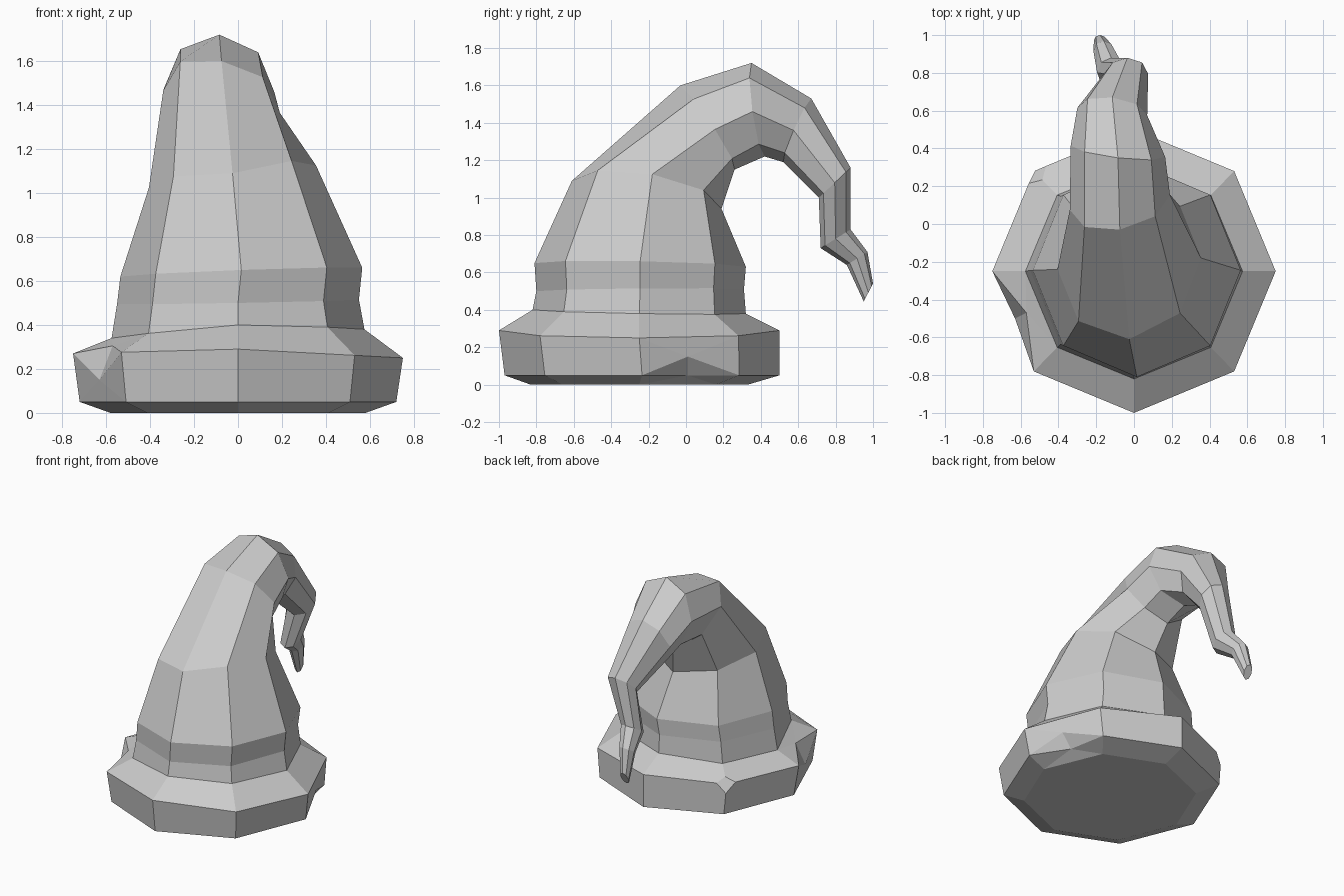
import bpy, bmesh
from math import sin, cos, pi
from mathutils import Vector

cube = bpy.data.objects.get("Cube")
if cube:
    bpy.data.objects.remove(cube)

SIDES = 8

# Cross-sections from the base to the tip:
# front y, z, back y, z, centre x, half width, side tilt in y, side tilt in z, side lift
SECTIONS = [
    (-.83, 0, .33, 0, 0, .58, 0, 0, 0),                  # underside
    (-.97, .05, .5, .05, 0, .72, 0, 0, 0),               # brim bottom
    (-1, .29, .5, .29, 0, .75, 0, -.01, -.03),           # brim top
    (-.82, .40, .32, .38, 0, .575, 0, .02, -.03),        # foot of the cone
    (-.80, .50, .31, .51, 0, .55, 0, .01, 0),
    (-.81, .65, .32, .63, .015, .55, 0, .02, 0),
    (-.61, 1.09, .19, .94, -.025, .38, .03, .05, .06),
    (-.03, 1.60, .26, 1.15, -.075, .265, .04, -.05, .04),
    (.35, 1.72, .42, 1.22, -.085, .25, -.03, -.01, 0),   # top of the bend
    (.67, 1.53, .52, 1.19, -.115, .185, -.02, 0, 0),
    (.88, 1.16, .71, 1.0, -.035, .11, 0, 0, 0),
    (.88, .83, .72, .73, -.12, .075, 0, 0, 0),           # kink in the tail
    (.97, .71, .86, .64, -.16, .055, 0, 0, 0),
    (1.0, .54, .95, .445, -.18, .032, 0, 0, 0),          # tip
]


def add_ring(bm, section):
    fy, fz, by, bz, cx, half, ty, tz, lift = section
    ring = []
    for k in range(SIDES):
        s, c = sin(2 * pi * k / SIDES), cos(2 * pi * k / SIDES)
        y = (fy + by) / 2 + (fy - by) / 2 * c + ty * s
        z = (fz + bz) / 2 + (fz - bz) / 2 * c + tz * s + lift * abs(s)
        ring.append(bm.verts.new((cx + half * s, y, z)))
    return ring


def dent(bm, wall, a, b, edge_point, wall_point):
    """Push in the middle of the rim edge a-b and fold the wall beside it."""
    edge = bm.edges.get((a, b))
    other = [f for f in edge.link_faces if f is not wall]
    _, mid = bmesh.utils.edge_split(edge, a, .5)
    mid.co = Vector(edge_point)
    poked = bmesh.ops.poke(bm, faces=[wall])
    poked["verts"][0].co = Vector(wall_point)
    bmesh.ops.triangulate(bm, faces=other)


bm = bmesh.new()
rings = [add_ring(bm, s) for s in SECTIONS]

# Skin between neighbouring cross-sections, closed at both ends
walls = {}
for i, (low, high) in enumerate(zip(rings, rings[1:])):
    for k in range(SIDES):
        n = (k + 1) % SIDES
        walls[i, k] = bm.faces.new((low[k], low[n], high[n], high[k]))
bm.faces.new(rings[0][::-1])
bm.faces.new(rings[-1])

# Worn dents and a chipped corner in the brim
dent(bm, walls[1, 6], rings[2][6], rings[2][7], (-.57, -.47, .305), (-.63, -.5, .15))
dent(bm, walls[1, 2], rings[1][2], rings[1][3], (.56, .01, .05), (.635, .01, .15))
bmesh.ops.bevel(bm, geom=[rings[2][5]], offset=.07, segments=1, affect='VERTICES')
bmesh.ops.recalc_face_normals(bm, faces=bm.faces[:])

mesh = bpy.data.meshes.new("pointed_hat")
bm.to_mesh(mesh)
bm.free()
hat = bpy.data.objects.new("pointed_hat", mesh)
bpy.context.collection.objects.link(hat)

# Plain grey cloth
grey = bpy.data.materials.new("grey_cloth")
grey.use_nodes = True
colour = (.6, .6, .6, 1)
grey.diffuse_color = colour
grey.node_tree.nodes["Principled BSDF"].inputs["Base Color"].default_value = colour
mesh.materials.append(grey)
